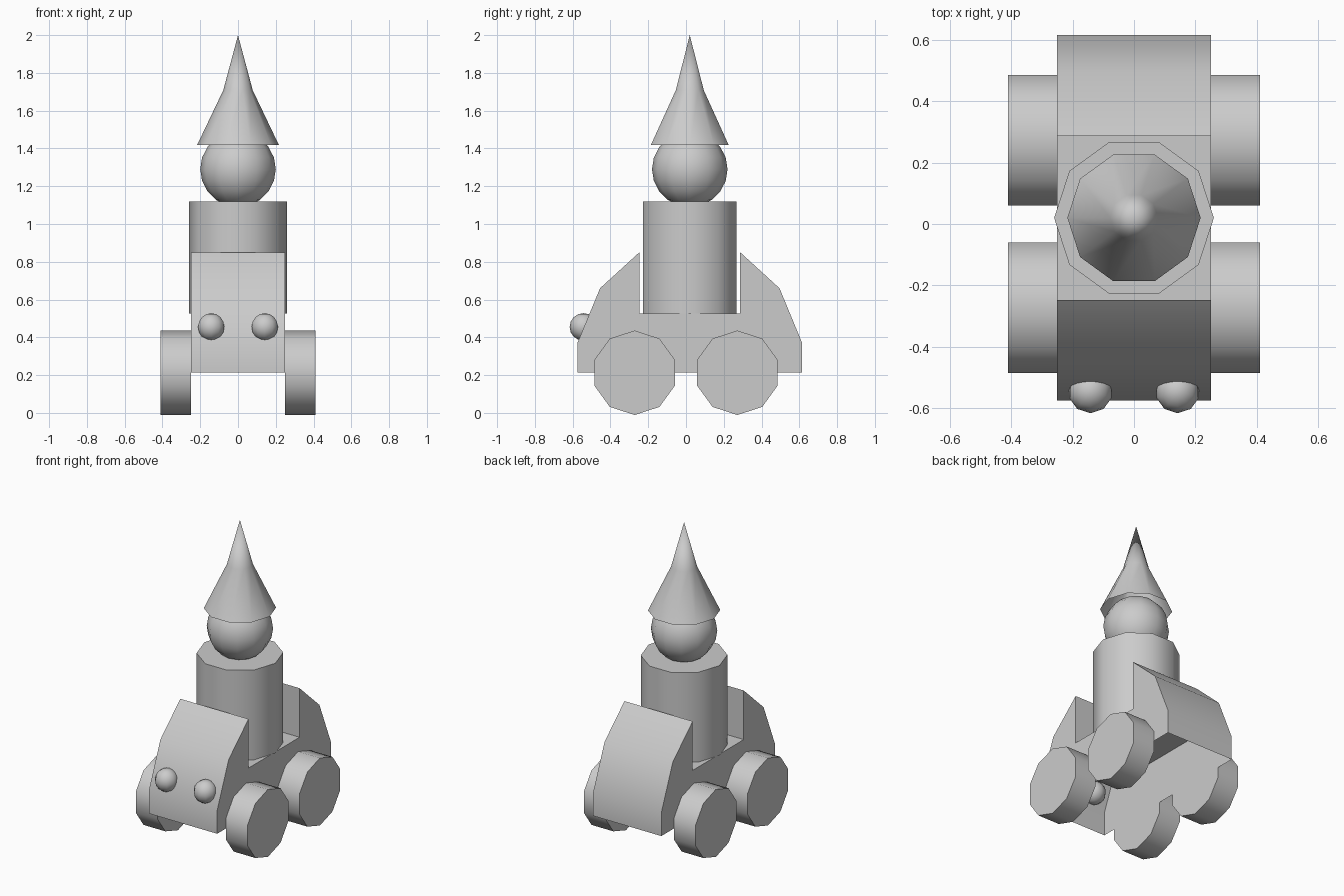
import bpy, bmesh, math
from mathutils import Matrix, Vector

cube = bpy.data.objects.get("Cube")
if cube:
    bpy.data.objects.remove(cube, do_unlink=True)

grey = bpy.data.materials.new("plain_grey")
grey.use_nodes = True
grey.diffuse_color = (0.6, 0.6, 0.6, 1)
grey.node_tree.nodes["Principled BSDF"].inputs["Base Color"].default_value = (0.6, 0.6, 0.6, 1)

MID = 0.02      # y of the driver's axis
HALF = 0.25     # half width of the car body


def finish(name, bm, angle=45):
    """Turn a bmesh into a shaded object with the grey material."""
    bmesh.ops.recalc_face_normals(bm, faces=bm.faces)
    mesh = bpy.data.meshes.new(name)
    bm.to_mesh(mesh)
    bm.free()
    mesh.materials.append(grey)
    ob = bpy.data.objects.new(name, mesh)
    bpy.context.collection.objects.link(ob)
    bpy.ops.object.select_all(action='DESELECT')
    ob.select_set(True)
    bpy.context.view_layer.objects.active = ob
    bpy.ops.object.shade_smooth_by_angle(angle=math.radians(angle))
    return ob


def cylinder(name, radius, depth, matrix):
    bm = bmesh.new()
    bmesh.ops.create_cone(bm, cap_ends=True, segments=10, radius1=radius,
                          radius2=radius, depth=depth, matrix=matrix)
    return finish(name, bm)


def ball(name, radius, centre, segments, rings):
    bm = bmesh.new()
    bmesh.ops.create_uvsphere(bm, u_segments=segments, v_segments=rings,
                              radius=radius, matrix=Matrix.Translation(centre))
    return finish(name, bm, 60)


# Car body: side profile swept across x, with a seat notch and an open underside
half_profile = [(0.595, 0.215), (0.595, 0.37), (0.475, 0.66), (0.267, 0.85), (0.267, 0.525)]
profile = [(MID - y, z) for y, z in half_profile]
profile += [(MID + y, z) for y, z in reversed(half_profile)]
bm = bmesh.new()
side = bm.faces.new([bm.verts.new((-HALF, y, z)) for y, z in profile])
swept = bmesh.ops.extrude_face_region(bm, geom=[side], use_keep_orig=True)["geom"]
bmesh.ops.translate(bm, vec=(2 * HALF, 0, 0),
                    verts=[g for g in swept if isinstance(g, bmesh.types.BMVert)])
bottom = [f for f in bm.faces if all(v.co.z < 0.22 for v in f.verts)]
bmesh.ops.delete(bm, geom=bottom, context='FACES_ONLY')
finish("car_body", bm)

# Wheels: ten-sided, standing on a flat
for sx, side_name in ((1, "left"), (-1, "right")):
    for y, end in ((-0.272, "front"), (0.272, "rear")):
        turn = Matrix.Rotation(math.pi / 2, 4, 'Y') @ Matrix.Rotation(math.pi / 2, 4, 'Z')
        cylinder(f"{end}_{side_name}_wheel", 0.2235, 0.16,
                 Matrix.Translation((sx * (HALF + 0.08), y, 0.2125)) @ turn)
    # Headlights
    ball(f"{side_name}_headlight", 0.073, Vector((sx * 0.142, -0.543, 0.455)), 10, 8)

# Driver: torso and head
cylinder("torso", 0.26, 0.595,
         Matrix.Translation((0, MID, 0.8225)) @ Matrix.Rotation(math.pi / 2, 4, 'Z'))
ball("head", 0.2, Vector((0, MID, 1.29)), 12, 10)

# Pointed hat: flared cone open underneath
bm = bmesh.new()
rings = [[bm.verts.new((r * math.cos(i * math.tau / 10), MID + r * math.sin(i * math.tau / 10), z))
          for i in range(10)] for r, z in ((0.217, 1.417), (0.078, 1.708))]
tip = bm.verts.new((0, MID, 2.0))
for i in range(10):
    j = (i + 1) % 10
    bm.faces.new((rings[0][i], rings[0][j], rings[1][j], rings[1][i]))
    bm.faces.new((rings[1][i], rings[1][j], tip))
finish("pointed_hat", bm)
